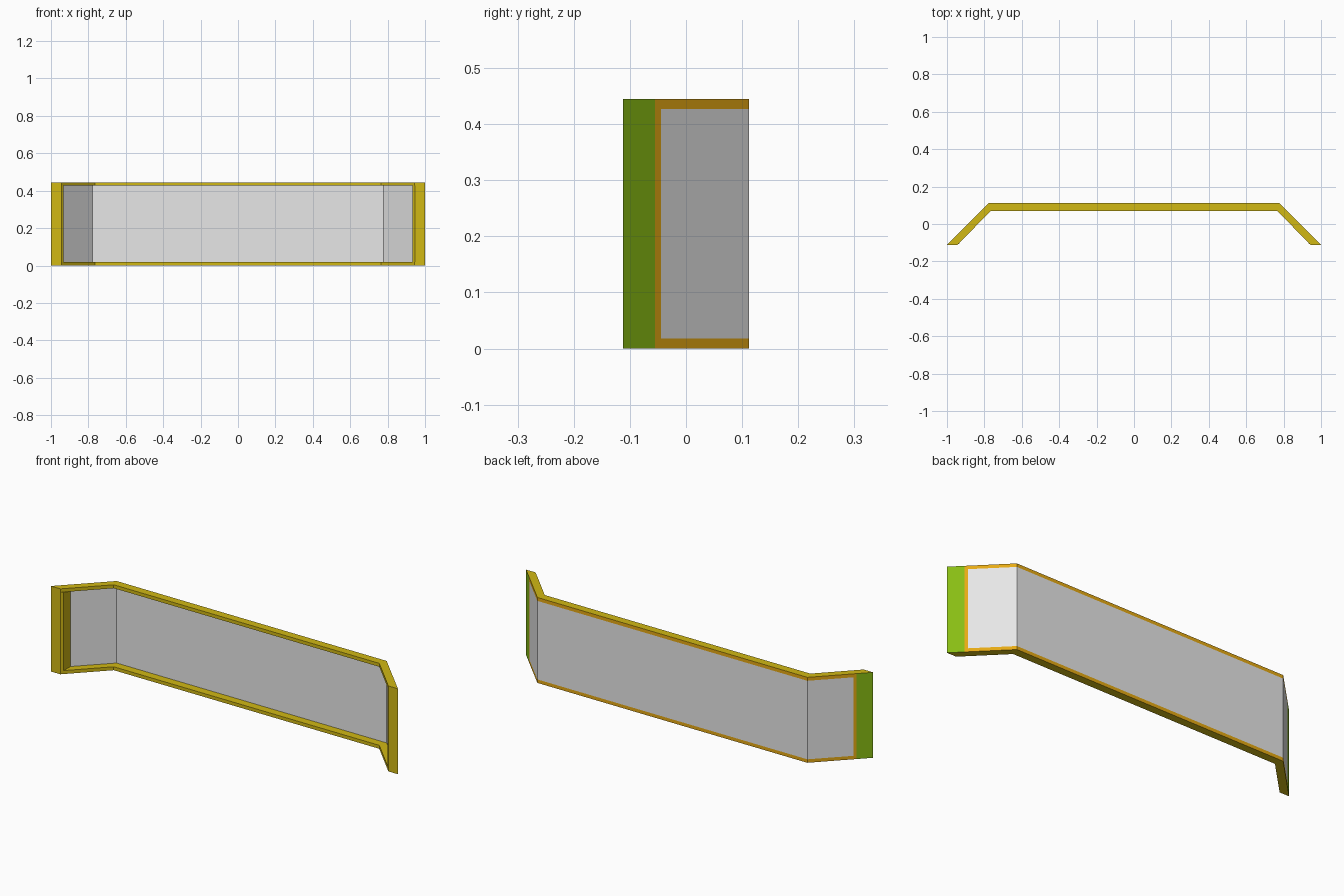
import bpy, bmesh

if "Cube" in bpy.data.objects:
    bpy.data.objects.remove(bpy.data.objects["Cube"], do_unlink=True)


def material(name, rgb):
    m = bpy.data.materials.new(name)
    m.use_nodes = True
    m.diffuse_color = (*rgb, 1)
    m.node_tree.nodes["Principled BSDF"].inputs["Base Color"].default_value = (*rgb, 1)
    return m


YELLOW = material("yellow frame", (0.64, 0.48, 0.007))
ORANGE = material("orange back trim", (0.83, 0.42, 0.007))
GREEN = material("green end strip", (0.25, 0.51, 0.007))
GREY = material("light grey panel", (0.8, 0.8, 0.8))

HEIGHT, RAIL = 0.445, 0.018
FRONT, BACK = -0.112, 0.112
STRIP_Y, JAMB_Y = -0.055, -0.045


def outer(y):
    """Point on the outer face of the left wing."""
    t = (y - FRONT) / (BACK - FRONT)
    return (1 - 0.222 * t, y)


def mirror(points):
    return points + [(-x, y) for x, y in reversed(points)]


def finish(name, bm, mats):
    me = bpy.data.meshes.new(name)
    bm.to_mesh(me)
    bm.free()
    for m in mats:
        me.materials.append(m)
    ob = bpy.data.objects.new(name, me)
    bpy.context.collection.objects.link(ob)
    return ob


def prism(name, plan, z0, z1):
    """Extrude a plan outline, then colour its outward back faces."""
    bm = bmesh.new()
    base = bm.faces.new([bm.verts.new((x, y, z0)) for x, y in plan])
    top = bmesh.ops.extrude_face_region(bm, geom=[base])["geom"]
    bmesh.ops.translate(bm, vec=(0, 0, z1 - z0),
                        verts=[v for v in top if isinstance(v, bmesh.types.BMVert)])
    bmesh.ops.recalc_face_normals(bm, faces=bm.faces)
    for f in bm.faces:
        f.normal_update()
        if f.normal.y > 0.5 and abs(f.normal.z) < 0.1:
            f.material_index = 2 if f.calc_center_median().y < STRIP_Y else 1
    return finish(name, bm, [YELLOW, ORANGE, GREEN])


# Bent top and bottom rails
back_edge = mirror([outer(FRONT), outer(STRIP_Y), outer(BACK)])
front_edge = mirror([(0.945, FRONT), (0.765, 0.07)])
rail_plan = back_edge + front_edge[::-1]
prism("bottom_rail", rail_plan, 0, RAIL)
prism("top_rail", rail_plan, HEIGHT - RAIL, HEIGHT)

# End posts with straight jambs
jamb = outer(JAMB_Y)
post_plan = [outer(FRONT), outer(STRIP_Y), jamb, (jamb[0], -0.103), (0.945, FRONT)]
for name, s in (("left_post", 1), ("right_post", -1)):
    prism(name, [(s * x, y) for x, y in post_plan], RAIL, HEIGHT - RAIL)

# Thin bent panel flush with the back of the frame
bm = bmesh.new()
columns = [[bm.verts.new((x, y, z)) for z in (RAIL, HEIGHT - RAIL)]
           for x, y in mirror([jamb, outer(BACK)])]
for a, b in zip(columns, columns[1:]):
    bm.faces.new((a[0], b[0], b[1], a[1]))
finish("wall_panel", bm, [GREY])
